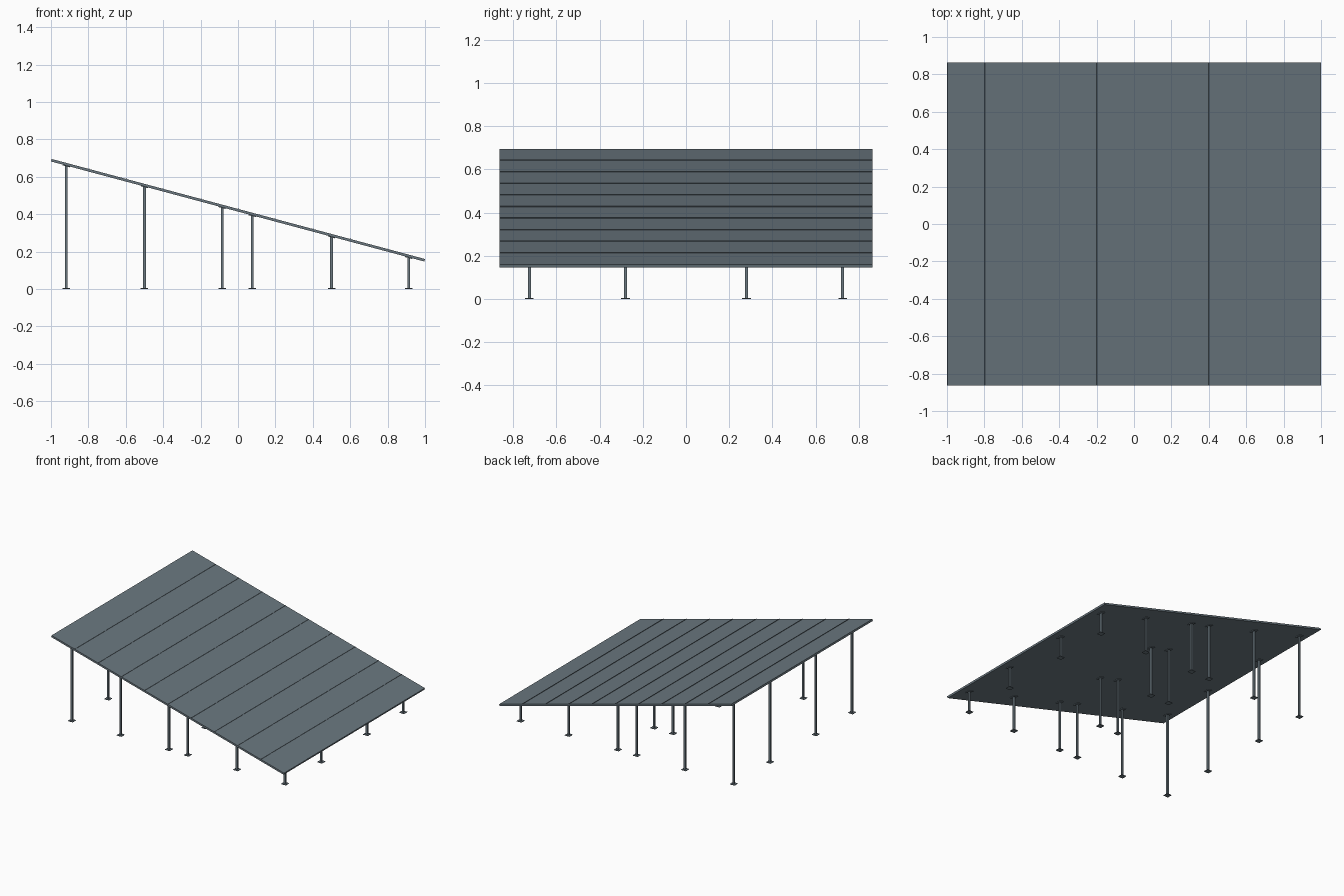
import bpy
from math import radians, sin, cos, tan

if "Cube" in bpy.data.objects:
    bpy.data.objects.remove(bpy.data.objects["Cube"])

TILT = radians(15)
THICK, DEPTH, ZC = 0.014, 1.728, 0.421
LENGTH = (2 - THICK * sin(TILT)) / cos(TILT)
PANELS = 10

# Blue-grey painted steel
steel = bpy.data.materials.new("blue_grey_steel")
steel.diffuse_color = (0.145, 0.187, 0.215, 1)
steel.use_nodes = True
steel.node_tree.nodes["Principled BSDF"].inputs["Base Color"].default_value = steel.diffuse_color


def box(name, size, loc, tilt=0.0):
    bpy.ops.mesh.primitive_cube_add(size=1, location=loc, rotation=(0, tilt, 0))
    ob = bpy.context.object
    ob.name = name
    ob.scale = size
    bpy.ops.object.transform_apply(location=False, rotation=False, scale=True)
    ob.data.materials.append(steel)
    return ob


# Sloping roof sheet
box("roof_sheet", (LENGTH, DEPTH, THICK), (0, 0, ZC), TILT)

# Thin raised seams dividing the sheet into ten panels
for i in range(1, PANELS):
    d, h = (i / PANELS - 0.5) * LENGTH, THICK / 2 + 0.001
    box(f"panel_seam_{i}", (0.004, DEPTH, 0.004),
        (d * cos(TILT) + h * sin(TILT), 0, ZC - d * sin(TILT) + h * cos(TILT)), TILT)


def support(x, y):
    under = ZC - x * tan(TILT) - THICK / 2 / cos(TILT)
    # Foot plate, post and tilted cap plate under the roof
    box("foot_plate", (0.04, 0.04, 0.004), (x, y, 0.002))
    box("post", (0.014, 0.014, under - 0.002), (x, y, (under - 0.002) / 2))
    box("cap_plate", (0.04, 0.04, 0.004), (x, y, under - 0.002), TILT)


# Post rows: the middle columns of each half have outer posts only
for x in (-0.918, -0.5, -0.085, 0.077, 0.5, 0.912):
    for y in ((-0.725, 0.725) if abs(x) == 0.5 else (-0.725, -0.28, 0.28, 0.725)):
        support(x, y)
